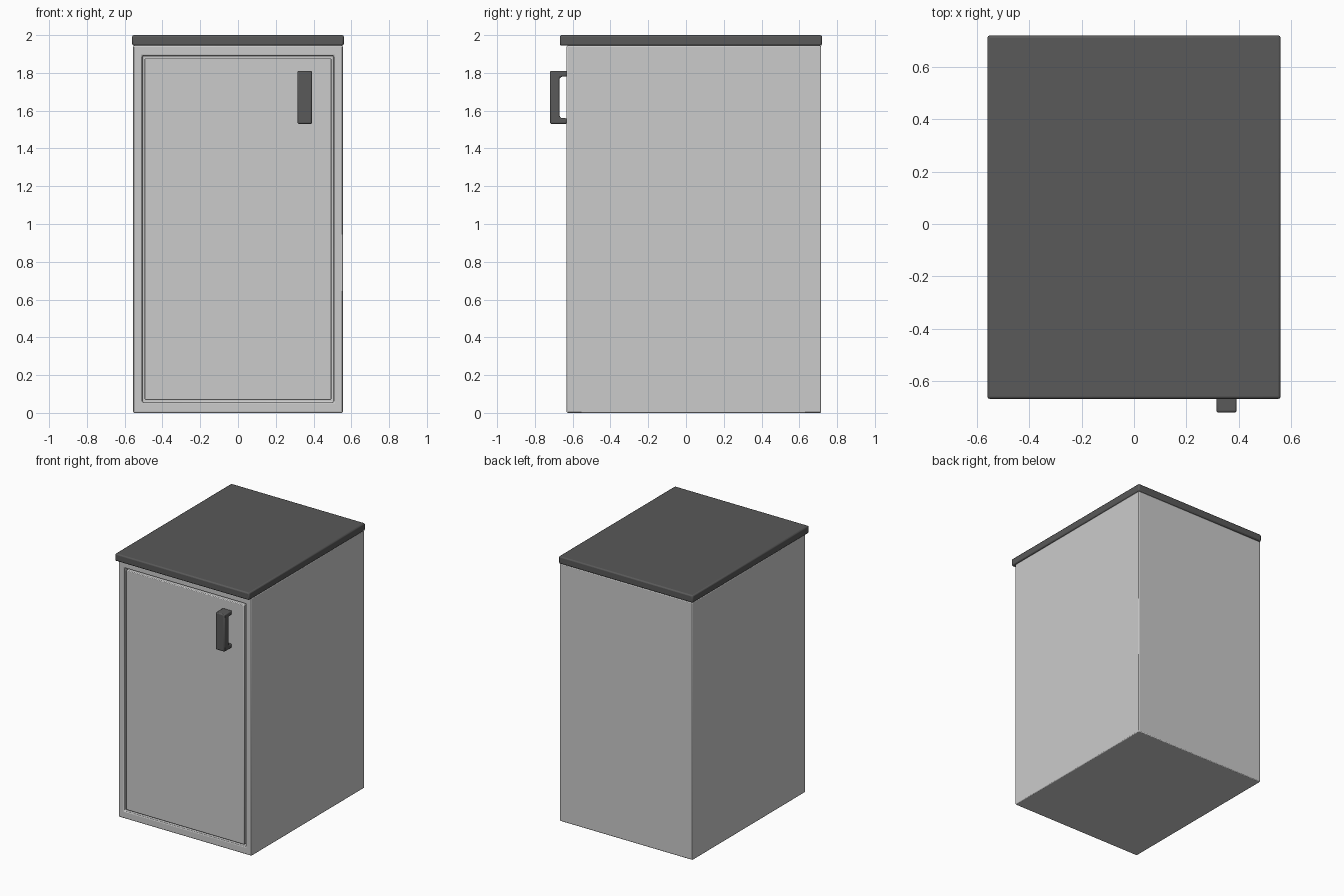
import bpy, bmesh
from mathutils import Vector

if "Cube" in bpy.data.objects:
    bpy.data.objects.remove(bpy.data.objects["Cube"])

dark = bpy.data.materials.new("dark_grey")
dark.diffuse_color = (0.1, 0.1, 0.1, 1)
dark.use_nodes = True
dark.node_tree.nodes["Principled BSDF"].inputs["Base Color"].default_value = dark.diffuse_color


def finish(obj, bevel, segments=2, material=None):
    mod = obj.modifiers.new("soft_edges", 'BEVEL')
    mod.width = bevel
    mod.segments = segments
    mod.limit_method = 'ANGLE'
    if material:
        obj.data.materials.append(material)
    bpy.ops.object.select_all(action='DESELECT')
    obj.select_set(True)
    bpy.context.view_layer.objects.active = obj
    bpy.ops.object.shade_smooth_by_angle()
    return obj


def from_bmesh(name, bm):
    bmesh.ops.recalc_face_normals(bm, faces=bm.faces[:])
    mesh = bpy.data.meshes.new(name)
    bm.to_mesh(mesh)
    bm.free()
    obj = bpy.data.objects.new(name, mesh)
    bpy.context.collection.objects.link(obj)
    return obj


def box_bm(lo, hi):
    lo, hi = Vector(lo), Vector(hi)
    bm = bmesh.new()
    bmesh.ops.create_cube(bm, size=1)
    for v in bm.verts:
        v.co = (lo + hi) / 2 + v.co * (hi - lo)
    return bm


# Cabinet body with a door recess in the front face
bm = box_bm((-0.555, -0.632, 0), (0.555, 0.715, 1.944))
front = min(bm.faces, key=lambda f: f.calc_center_median().y)
bmesh.ops.inset_region(bm, faces=[front], thickness=0.05)
lip = list(front.verts)
for v in lip:
    v.co.x = 0.507 if v.co.x > 0 else -0.507
    v.co.z = 1.891 if v.co.z > 1 else 0.056
rim = bmesh.ops.extrude_discrete_faces(bm, faces=[front])["faces"][0]
bmesh.ops.translate(bm, verts=rim.verts[:], vec=(0, 0.045, 0))
finish(from_bmesh("cabinet_body", bm), 0.006)

# Flush door, leaving a narrow gap all round
finish(from_bmesh("door", box_bm((-0.494, -0.632, 0.069), (0.494, -0.588, 1.878))), 0.005)

# Overhanging worktop
finish(from_bmesh("worktop", box_bm((-0.56, -0.668, 1.944), (0.56, 0.72, 2.0))), 0.009, 2, dark)

# Pull handle: C-shaped side profile (y, z) with chamfered inner corners
profile = [(-0.63, 1.53), (-0.72, 1.53), (-0.72, 1.81), (-0.63, 1.81),
           (-0.63, 1.78), (-0.655, 1.78), (-0.666, 1.776), (-0.67, 1.765),
           (-0.67, 1.575), (-0.666, 1.564), (-0.655, 1.56), (-0.63, 1.56)]
bm = bmesh.new()
side = bm.faces.new([bm.verts.new((0.315, y, z)) for y, z in profile])
ext = bmesh.ops.extrude_face_region(bm, geom=[side])["geom"]
bmesh.ops.translate(bm, verts=[g for g in ext if isinstance(g, bmesh.types.BMVert)],
                    vec=(0.077, 0, 0))
if not side.is_valid or len([f for f in bm.faces if len(f.verts) == 12]) < 2:
    bm.faces.new([v for v in bm.verts if v.co.x < 0.32])
finish(from_bmesh("door_handle", bm), 0.007, 2, dark)
